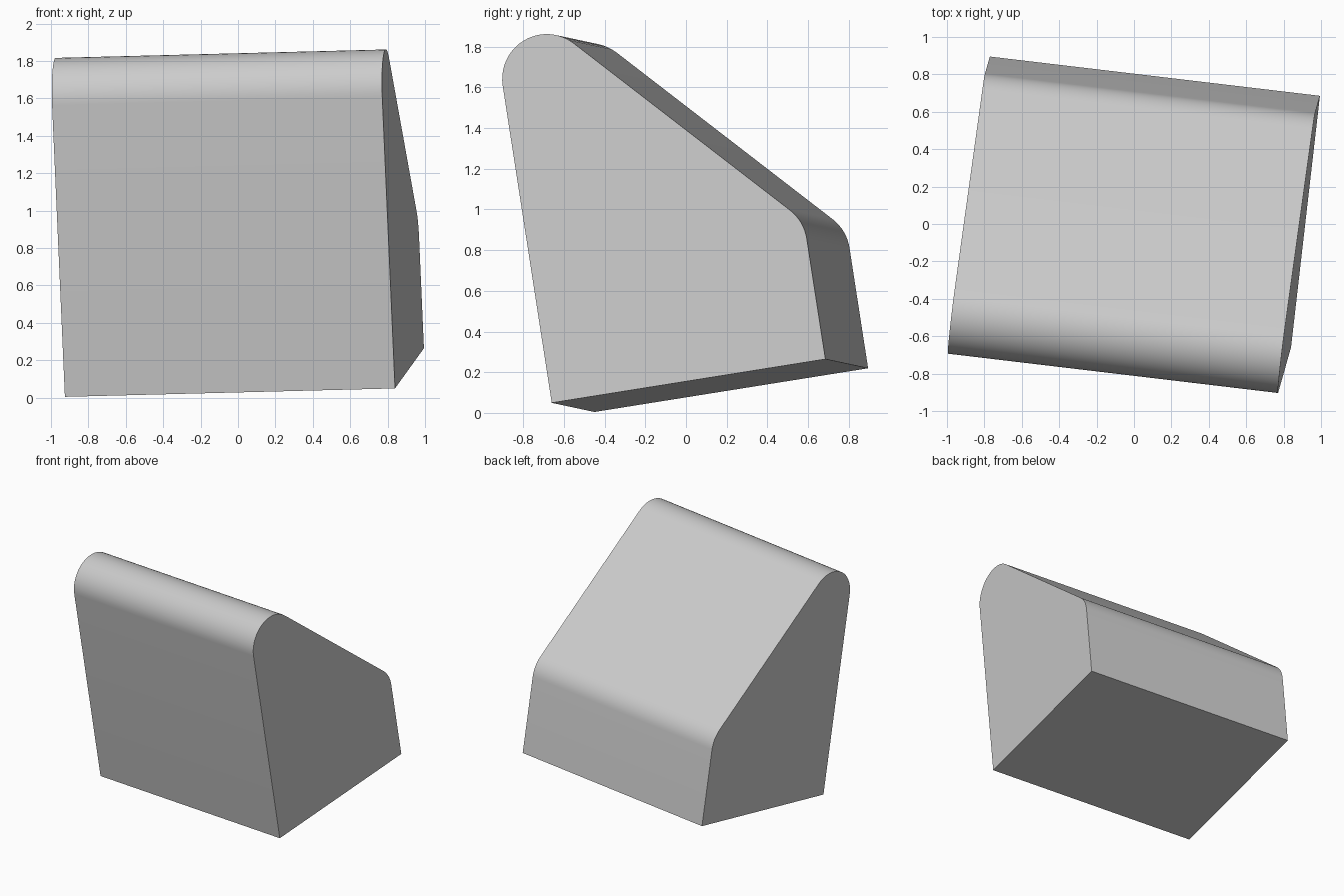
import bpy, bmesh
from math import sin, cos, radians
from mathutils import Matrix, Vector

cube = bpy.data.objects.get("Cube")
if cube:
    bpy.data.objects.remove(cube, do_unlink=True)

WIDTH, DEPTH, RADIUS = 1.778, 1.371, 0.22
SLOPE = 46.4  # degrees below horizontal


def arc(cx, cz, start, end, steps):
    """Points on a rounded corner, angles in degrees."""
    angles = [radians(start + (end - start) * i / steps) for i in range(steps + 1)]
    return [(cx + RADIUS * cos(a), cz + RADIUS * sin(a)) for a in angles]


# Side profile: square base, rounded rear shoulder, rounded top ridge
profile = [(0, 0), (DEPTH, 0)]
profile += arc(DEPTH - RADIUS, 0.60, 0, 90 - SLOPE, 8)
profile += arc(RADIUS, 1.578, 90 - SLOPE, 180, 20)

# Extrude the profile across the width
bm = bmesh.new()
side = bm.faces.new([bm.verts.new((-WIDTH / 2, y, z)) for y, z in profile])
result = bmesh.ops.extrude_face_region(bm, geom=[side], use_keep_orig=True)
moved = [v for v in result["geom"] if isinstance(v, bmesh.types.BMVert)]
bmesh.ops.translate(bm, vec=(WIDTH, 0, 0), verts=moved)
bmesh.ops.recalc_face_normals(bm, faces=bm.faces[:])

mesh = bpy.data.meshes.new("wedge_block")
bm.to_mesh(mesh)
bm.free()
block = bpy.data.objects.new("wedge_block", mesh)
bpy.context.collection.objects.link(block)

# Tilted pose of the whole block
across = Vector((1.765, -0.21, 0.045)).normalized()
up = across.cross(Vector((0.16, 1.345, 0.215))).normalized()
back = up.cross(across)
pose = Matrix((across, back, up)).transposed().to_4x4()
block.matrix_world = Matrix.Translation((-0.043, -0.555, 0.027)) @ pose

# Plain grey material
grey = bpy.data.materials.new("light_grey")
grey.use_nodes = True
colour = (0.6, 0.6, 0.6, 1)
grey.diffuse_color = colour
grey.node_tree.nodes["Principled BSDF"].inputs["Base Color"].default_value = colour
mesh.materials.append(grey)

# Smooth ridges with crisp ends
bpy.context.view_layer.objects.active = block
block.select_set(True)
bpy.ops.object.shade_smooth_by_angle(angle=radians(30))
